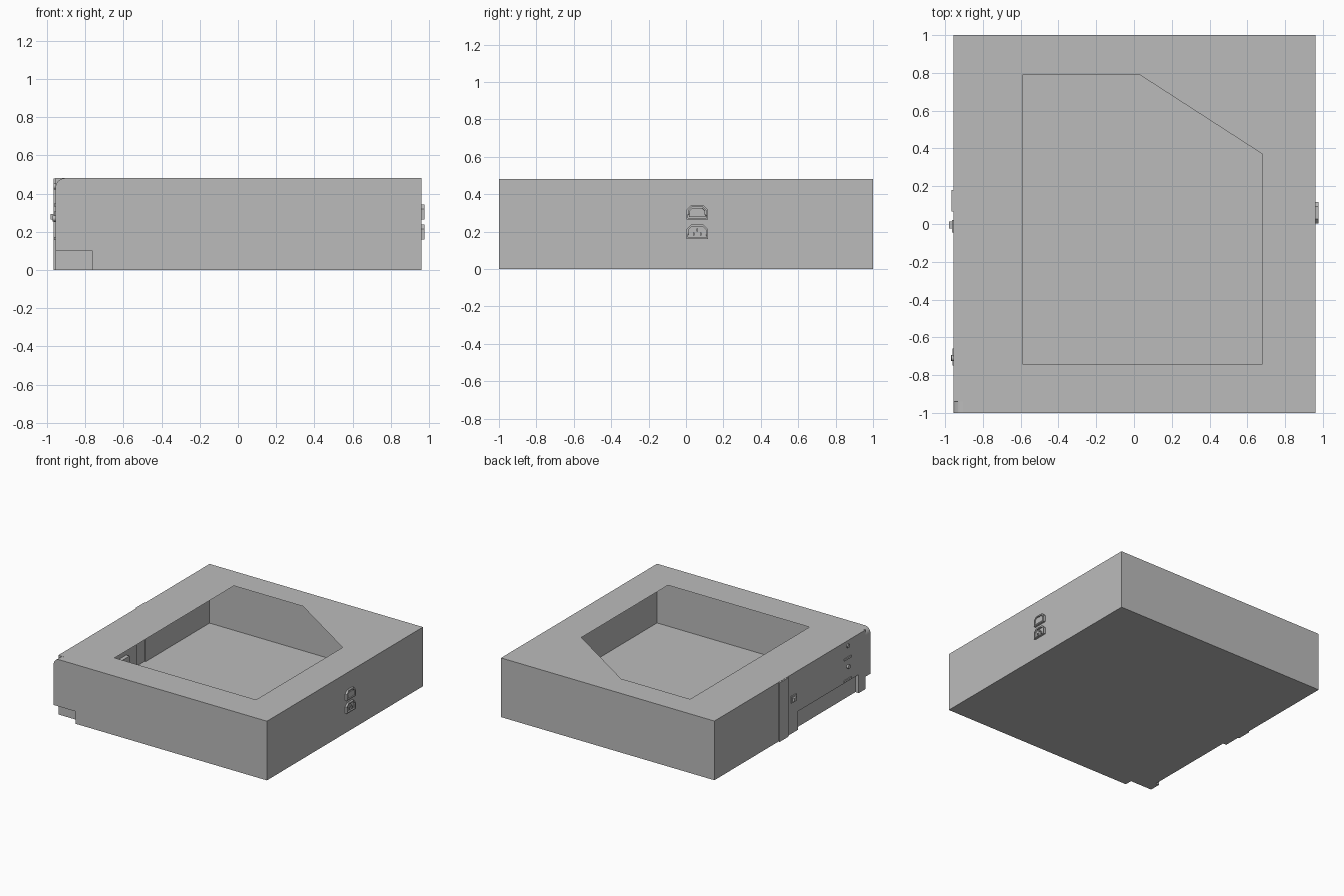
import bpy
import bmesh
import math
from mathutils import Vector

cube = bpy.data.objects.get("Cube")
if cube:
    bpy.data.objects.remove(cube, do_unlink=True)

grey = bpy.data.materials.new("plain grey")
grey.use_nodes = True
COLOUR = (0.5, 0.5, 0.5, 1)
grey.diffuse_color = COLOUR
grey.node_tree.nodes["Principled BSDF"].inputs["Base Color"].default_value = COLOUR

LEFT, RIGHT, HEIGHT = -0.955, 0.96, 0.48


def finish(name, bm):
    bmesh.ops.recalc_face_normals(bm, faces=bm.faces[:])
    mesh = bpy.data.meshes.new(name)
    bm.to_mesh(mesh)
    bm.free()
    mesh.materials.append(grey)
    obj = bpy.data.objects.new(name, mesh)
    bpy.context.collection.objects.link(obj)
    return obj


def box(name, x, y, z):
    bm = bmesh.new()
    bmesh.ops.create_cube(bm, size=1)
    for v in bm.verts:
        v.co = [(a + b) / 2 + c * (b - a) for (a, b), c in zip((x, y, z), v.co)]
    return finish(name, bm)


def prism(name, points, offset):
    bm = bmesh.new()
    face = bm.faces.new([bm.verts.new(p) for p in points])
    new = bmesh.ops.extrude_face_region(bm, geom=[face])["geom"]
    bmesh.ops.translate(bm, vec=offset, verts=[g for g in new if isinstance(g, bmesh.types.BMVert)])
    return finish(name, bm)


def carve(target, tool, operation="DIFFERENCE"):
    mod = target.modifiers.new(tool.name, "BOOLEAN")
    mod.operation, mod.object, mod.solver = operation, tool, "EXACT"
    tool.hide_render = True
    tool.hide_viewport = True


# Case volume with its side recess, front corner notch, rounded corner and raised strip
case = box("case", (LEFT, RIGHT), (-1, 1), (0, HEIGHT))
R = 0.05
arc = [(LEFT + R - R * math.cos(t), -1.1, HEIGHT - R + R * math.sin(t))
       for t in (math.pi / 2 * i / 8 for i in range(9))]
outside = [(LEFT + R, -1.1, HEIGHT + R), (LEFT - R, -1.1, HEIGHT + R), (LEFT - R, -1.1, HEIGHT - R)]
tools = [
    box("side_recess_cutter", (-1.1, LEFT + 0.03), (-0.85, -0.07), (-0.1, 0.15)),
    box("front_notch_cutter", (-1.1, -0.76), (-1.1, -0.94), (-0.1, 0.10)),
    prism("round_corner_cutter", arc + outside, (0, 0.16, 0)),
]
for tool in tools:
    carve(case, tool)
strip = box("strip_helper", (LEFT - 0.011, LEFT + 0.05), (0.065, 0.18), (0, HEIGHT - 0.002))
carve(case, strip, "UNION")
bpy.context.view_layer.update()
evaluated = case.evaluated_get(bpy.context.evaluated_depsgraph_get())
bm = bmesh.new()
bm.from_mesh(evaluated.to_mesh())
case.modifiers.clear()
for tool in tools + [strip]:
    bpy.data.objects.remove(tool, do_unlink=True)

# Open the thin top sheet: slice it along each side of the opening
opening = [(-0.59, 0.79), (0.03, 0.79), (0.68, 0.37), (0.68, -0.32), (0.03, -0.74), (-0.59, -0.74)]
sides = []
for a, b in zip(opening, opening[1:] + opening[:1]):
    a, b = Vector((*a, HEIGHT)), Vector((*b, HEIGHT))
    sides.append((a, Vector((b.y - a.y, a.x - b.x, 0)).normalized()))


def top_inside(limits):
    return [f for f in bm.faces if f.normal.z > 0.9 and f.calc_center_median().z > HEIGHT - 0.001
            and all((f.calc_center_bounds() - p).dot(n) > 0 for p, n in limits)]


for i, (point, inward) in enumerate(sides):
    faces = top_inside(sides[:i])
    geom = set(faces)
    for f in faces:
        geom.update(f.edges)
        geom.update(f.verts)
    bmesh.ops.bisect_plane(bm, geom=list(geom), dist=1e-5, plane_co=point, plane_no=inward)
    bm.normal_update()
bmesh.ops.delete(bm, geom=top_inside(sides), context="FACES")
bm.to_mesh(case.data)
bm.free()


# Power sockets: chamfered rim, sunken well, raised core
def socket(name, low, high, chamfer_top, core):
    y0, y1, c = 0.003, 0.117, 0.024
    outline = [(y0, low), (y1, low), (y1, high - c), (y1 - c, high), (y0 + c, high), (y0, high - c)]
    bm = bmesh.new()
    face = bm.faces.new([bm.verts.new((RIGHT, y, z)) for y, z in outline])
    new = bmesh.ops.extrude_face_region(bm, geom=[face])["geom"]
    bmesh.ops.translate(bm, vec=(chamfer_top, 0, 0), verts=[g for g in new if isinstance(g, bmesh.types.BMVert)])
    front = next(g for g in new if isinstance(g, bmesh.types.BMFace))
    bm.normal_update()
    if front.normal.x < 0:
        bmesh.ops.reverse_faces(bm, faces=bm.faces[:])
    for rim, depth in [(0.011, 0), (0, -0.012)] + core:
        if rim:
            bmesh.ops.inset_region(bm, faces=[front], thickness=rim)
        if depth:
            bmesh.ops.inset_region(bm, faces=[front], thickness=0.0005)
            bmesh.ops.translate(bm, vec=(depth, 0, 0), verts=front.verts[:])
    return finish(name, bm)


socket("upper_socket", 0.265, 0.342, 0.016, [(0.006, 0.010)])
socket("lower_socket", 0.16, 0.238, 0.016, [])
for i, (y, z) in enumerate([(0.06, 0.208), (0.042, 0.188), (0.078, 0.188)]):
    box(f"socket_pin_{i + 1}", (RIGHT, RIGHT + 0.013), (y - 0.004, y + 0.004), (z - 0.008, z + 0.008))


# Controls on the opposite wall
def knob(name, y, z, radius, length):
    ring = [(LEFT, y + radius * math.cos(t), z + radius * math.sin(t))
            for t in (math.tau * i / 20 for i in range(20))]
    obj = prism(name, ring, (-length, 0, 0))
    obj.data.shade_smooth()
    for poly in obj.data.polygons:
        poly.use_smooth = abs(poly.normal.x) < 0.5
    return obj


for name, z, reach in [("upper_knob", 0.438, 0.010), ("lower_knob", 0.27, 0.015)]:
    knob(name, -0.71, z, 0.016, reach)
for name, z in [("upper_slider", 0.34), ("lower_slider", 0.165)]:
    box(name, (LEFT - 0.007, LEFT), (-0.75, -0.66), (z - 0.008, z + 0.008))
box("latch_plate", (LEFT - 0.008, LEFT), (-0.045, 0.02), (0.25, 0.305))
box("latch_button", (LEFT - 0.025, LEFT), (-0.025, 0.012), (0.263, 0.293))
